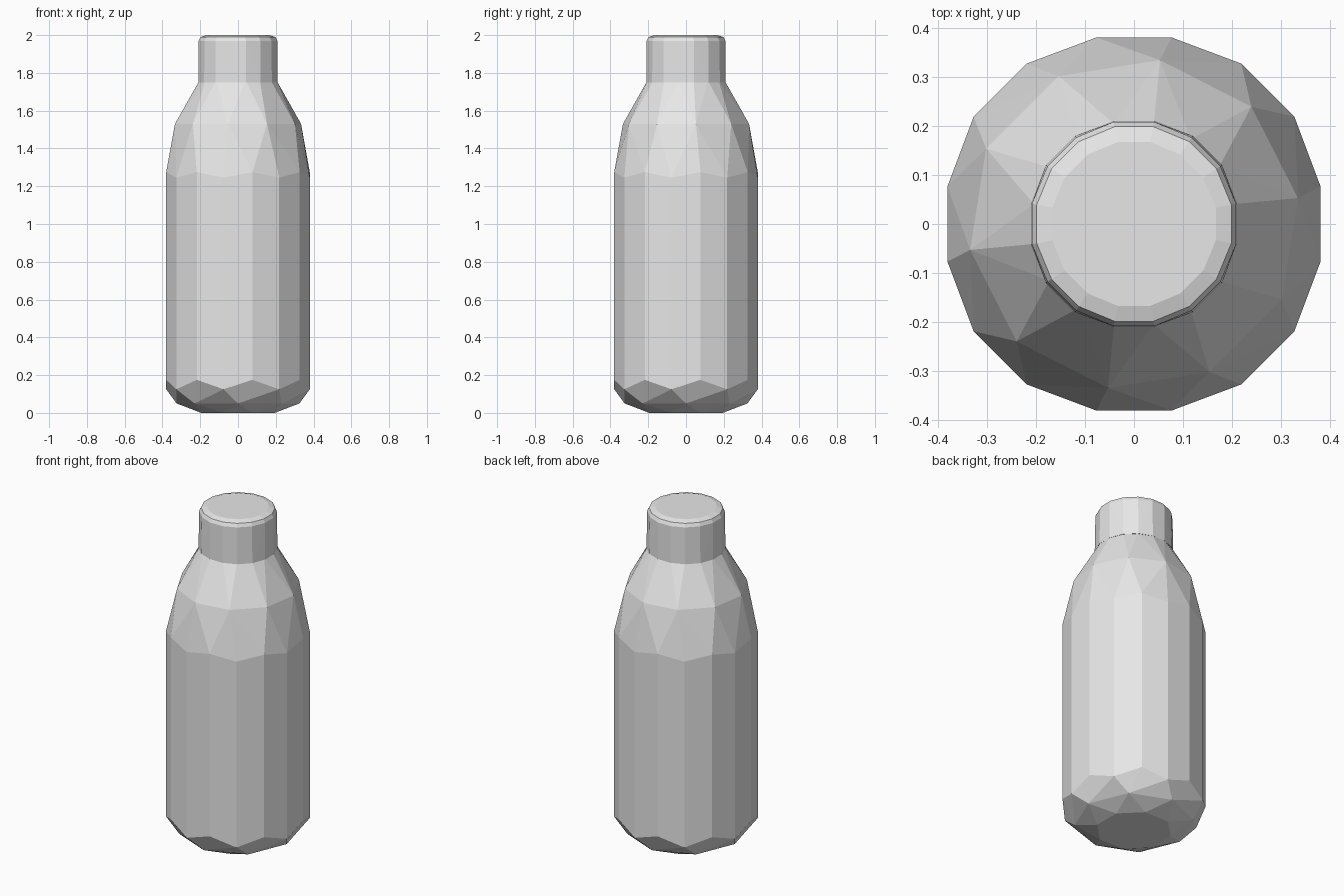
import bpy
import bmesh
from math import cos, sin, pi

cube = bpy.data.objects.get("Cube")
if cube:
    bpy.data.objects.remove(cube, do_unlink=True)

grey = bpy.data.materials.new("plain grey")
grey.use_nodes = True
grey.diffuse_color = (0.8, 0.8, 0.8, 1)
grey.node_tree.nodes["Principled BSDF"].inputs["Base Color"].default_value = (0.8, 0.8, 0.8, 1)


def faceted_shell(name, rings, limit):
    """Wrap rings of (sides, radius, height, zigzag, turn) in a flat-faced hull."""
    bm = bmesh.new()
    for sides, radius, height, zigzag, turn in rings:
        for i in range(sides):
            a = 2 * pi * (i + turn) / sides
            x = max(-limit, min(limit, radius * cos(a)))
            y = max(-limit, min(limit, radius * sin(a)))
            bm.verts.new((x, y, height + zigzag * (-1) ** i))
    hull = bmesh.ops.convex_hull(bm, input=bm.verts[:])
    loose = [v for v in bm.verts if not v.link_faces]
    bmesh.ops.delete(bm, geom=loose, context='VERTS')
    # Merge coplanar triangles into clean facets
    bmesh.ops.dissolve_limit(bm, angle_limit=0.01, verts=bm.verts[:], edges=bm.edges[:])
    bmesh.ops.recalc_face_normals(bm, faces=bm.faces[:])
    mesh = bpy.data.meshes.new(name)
    bm.to_mesh(mesh)
    bm.free()
    mesh.materials.append(grey)
    obj = bpy.data.objects.new(name, mesh)
    bpy.context.collection.objects.link(obj)
    return obj


# Body: chipped base, straight wall, sloping shoulder, neck
faceted_shell("bottle_body", [
    (8, 0.21, 0.0, 0, 0.5),
    (8, 0.325, 0.05, 0, 0.0),
    (16, 0.393, 0.15, 0.025, 0.5),
    (16, 0.393, 1.26, 0.015, 0.5),
    (10, 0.338, 1.53, 0, 0.25),
    (16, 0.208, 1.76, 0, 0.5),
], 0.38)

# Cap: short sleeve with a narrow bevel around the flat top
faceted_shell("bottle_cap", [
    (16, 0.216, 1.75, 0, 0.5),
    (16, 0.212, 1.97, 0, 0.5),
    (16, 0.202, 1.99, 0, 0.5),
    (16, 0.170, 2.0, 0, 0.5),
], 0.21)
